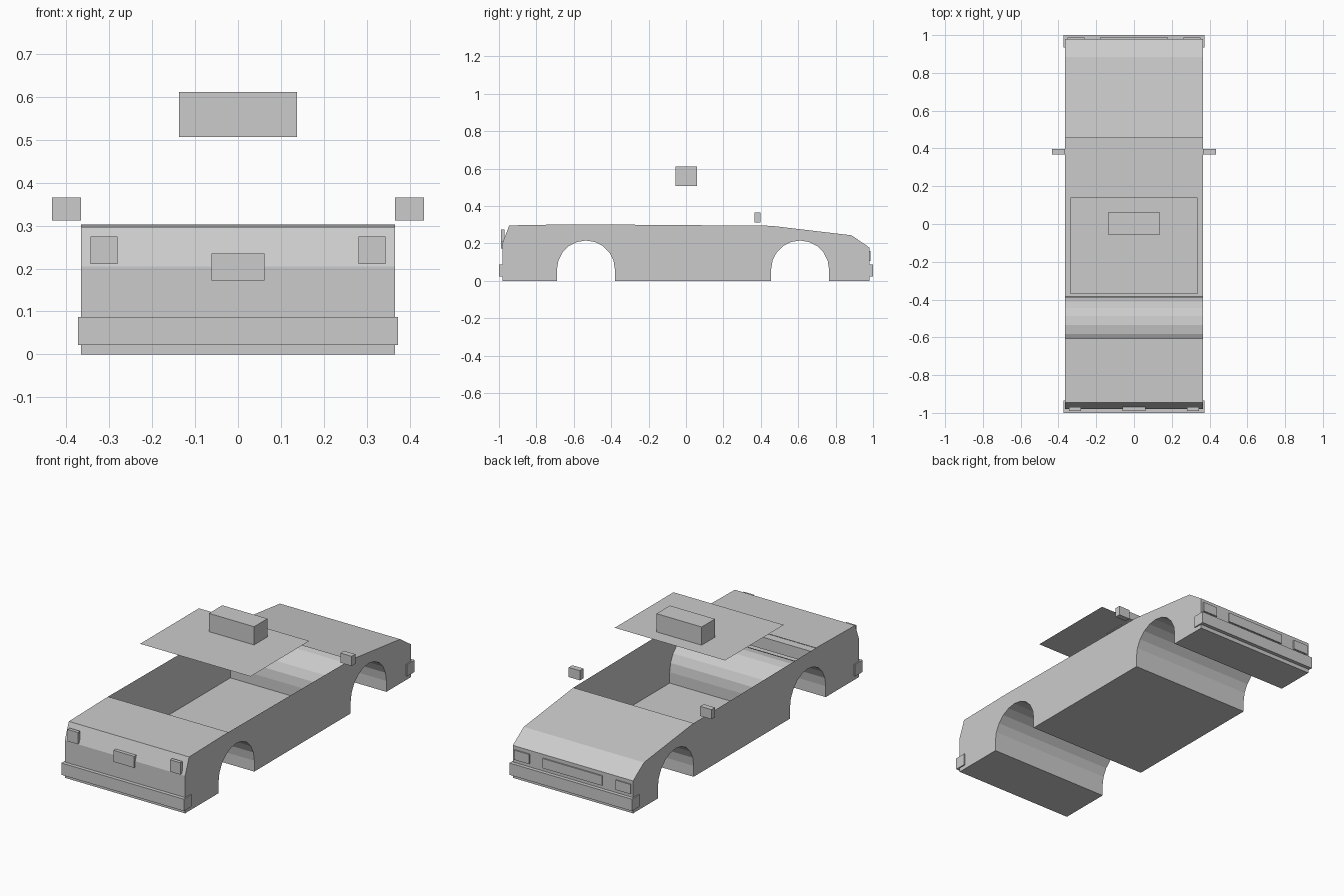
import bpy, bmesh, math

if "Cube" in bpy.data.objects:
    bpy.data.objects.remove(bpy.data.objects["Cube"])

grey = bpy.data.materials.new("plain grey")
grey.diffuse_color = (0.6, 0.6, 0.6, 1)
grey.use_nodes = True
grey.node_tree.nodes["Principled BSDF"].inputs["Base Color"].default_value = grey.diffuse_color


def finish(name, bm):
    mesh = bpy.data.meshes.new(name)
    bm.to_mesh(mesh)
    bm.free()
    mesh.materials.append(grey)
    obj = bpy.data.objects.new(name, mesh)
    bpy.context.collection.objects.link(obj)
    return obj


def box(name, x0, x1, y0, y1, z0, z1):
    bm = bmesh.new()
    bmesh.ops.create_cube(bm, size=1)
    for v in bm.verts:
        v.co.x = x1 if v.co.x > 0 else x0
        v.co.y = y1 if v.co.y > 0 else y0
        v.co.z = z1 if v.co.z > 0 else z0
    return finish(name, bm)


def pair(name, x0, x1, *rest):
    box(name + "_right", x0, x1, *rest)
    box(name + "_left", -x1, -x0, *rest)


def arch(cy, r=0.155, cz=0.06, n=10):
    pts = [(cy - r, 0)]
    for i in range(n + 1):
        a = math.pi * (1 - i / n)
        pts.append((cy + r * math.cos(a), cz + r * math.sin(a)))
    return pts + [(cy + r, 0)]


# body shell: side profile with wheel arches, cabin opening left open on top
W = 0.365
open_from, open_to = (0.455, 0.294), (-0.605, 0.302)
profile = ([(-0.98, 0)] + arch(-0.535) + arch(0.61) +
           [(0.98, 0), (0.98, 0.178), (0.885, 0.243), open_from, open_to,
            (-0.945, 0.296), (-0.98, 0.205)])
bm = bmesh.new()
left = [bm.verts.new((-W, y, z)) for y, z in profile]
right = [bm.verts.new((W, y, z)) for y, z in profile]
bm.faces.new(right)
bm.faces.new(left[::-1])
for i, p in enumerate(profile):
    j = (i + 1) % len(profile)
    if p != open_from:
        bm.faces.new((left[i], left[j], right[j], right[i]))
finish("body_shell", bm)

# flat roof panel
bm = bmesh.new()
bm.faces.new([bm.verts.new((x, y, 0.51)) for x, y in
              ((-0.335, -0.37), (0.335, -0.37), (0.335, 0.14), (-0.335, 0.14))])
finish("roof_panel", bm)

# roof sign
box("roof_sign", -0.137, 0.137, -0.056, 0.06, 0.506, 0.61)

# bumpers
box("front_bumper", -0.372, 0.372, -1.0, -0.935, 0.022, 0.087)
box("rear_bumper", -0.372, 0.372, 0.935, 1.0, 0.022, 0.087)

# mirrors
pair("side_mirror", 0.365, 0.433, 0.367, 0.398, 0.312, 0.365)

# front lamps and plate
pair("front_lamp", 0.28, 0.343, -0.989, -0.97, 0.21, 0.275)
box("front_plate", -0.062, 0.062, -0.989, -0.97, 0.172, 0.235)

# rear lamps and plate
pair("rear_lamp", 0.262, 0.353, 0.972, 0.987, 0.105, 0.158)
box("rear_plate", -0.18, 0.18, 0.972, 0.987, 0.105, 0.158)
